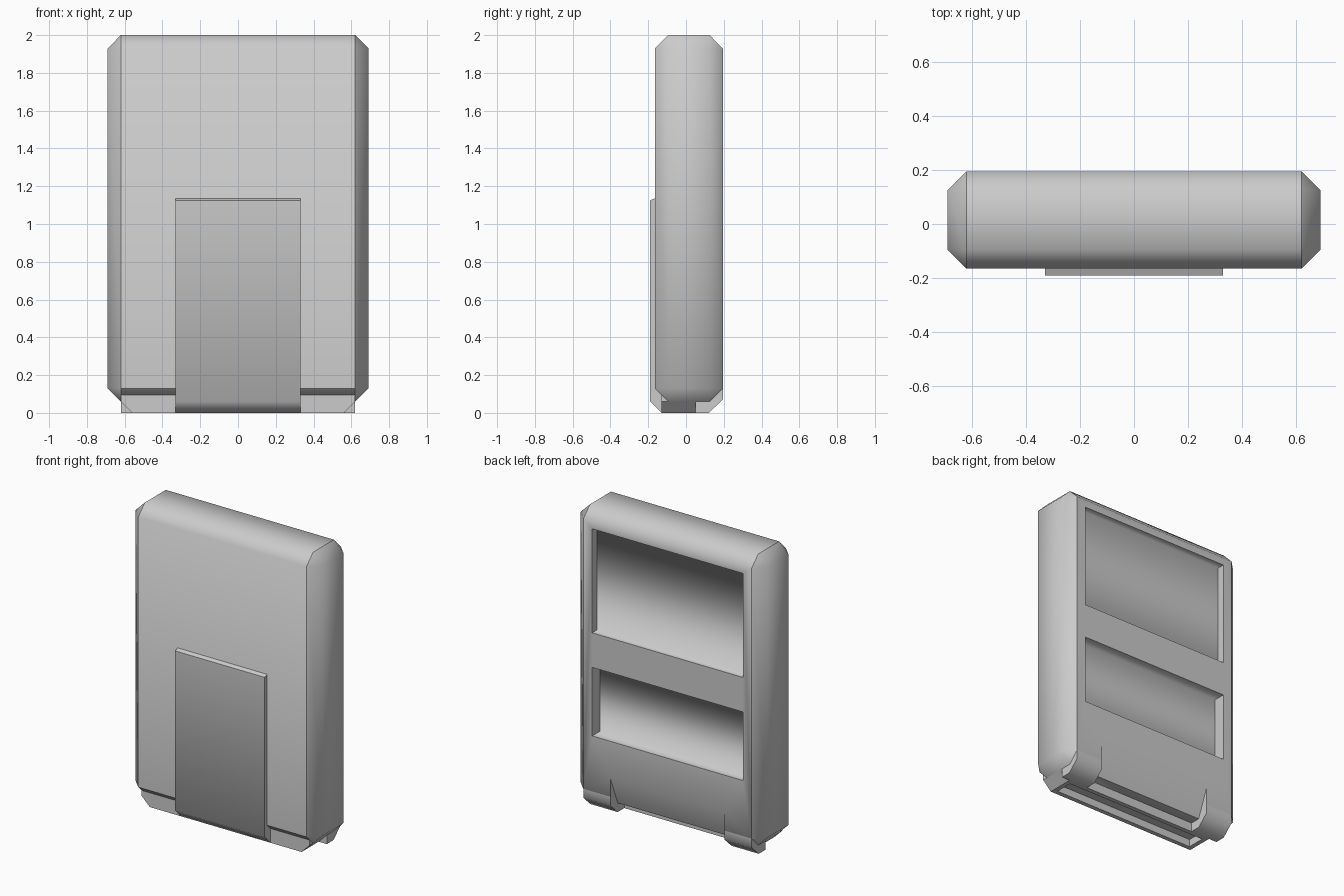
import bpy
import bmesh
import math

if "Cube" in bpy.data.objects:
    bpy.data.objects.remove(bpy.data.objects["Cube"], do_unlink=True)

# One plain grey for the whole shell
grey = bpy.data.materials.new("plain_grey")
grey.use_nodes = True
grey.diffuse_color = (0.6, 0.6, 0.6, 1)
grey.node_tree.nodes["Principled BSDF"].inputs["Base Color"].default_value = grey.diffuse_color

CHAMFER = 0.07
X, FRONT, BACK, BOTTOM, TOP = 0.69, -0.165, 0.195, 0.06, 2.0
SEAM = X - CHAMFER          # where the end caps begin
NOTCH_X = 0.42              # half width of the gap between the feet


def finish(name, bm):
    bmesh.ops.recalc_face_normals(bm, faces=bm.faces)
    mesh = bpy.data.meshes.new(name)
    bm.to_mesh(mesh)
    bm.free()
    mesh.materials.append(grey)
    ob = bpy.data.objects.new(name, mesh)
    bpy.context.collection.objects.link(ob)
    return ob


def box(name, x0, x1, y0, y1, z0, z1, bevel=0):
    bm = bmesh.new()
    bmesh.ops.create_cube(bm, size=1)
    for v in bm.verts:
        v.co.x = x1 if v.co.x > 0 else x0
        v.co.y = y1 if v.co.y > 0 else y0
        v.co.z = z1 if v.co.z > 0 else z0
    if bevel:
        bmesh.ops.bevel(bm, geom=bm.edges[:], offset=bevel, segments=1,
                        affect='EDGES', profile=0.5)
    return finish(name, bm)


def prism(name, profile, x0, x1):
    """Extrude a (y, z) outline along x."""
    bm = bmesh.new()
    face = bm.faces.new([bm.verts.new((x0, y, z)) for y, z in profile])
    new = bmesh.ops.extrude_face_region(bm, geom=[face], use_keep_orig=True)["geom"]
    for v in new:
        if isinstance(v, bmesh.types.BMVert):
            v.co.x = x1
    return finish(name, bm)


def cut(ob, cutters):
    for c in cutters:
        mod = ob.modifiers.new("cut", 'BOOLEAN')
        mod.operation = 'DIFFERENCE'
        mod.solver = 'EXACT'
        mod.object = c
    bpy.context.view_layer.update()
    mesh = bpy.data.meshes.new_from_object(
        ob.evaluated_get(bpy.context.evaluated_depsgraph_get()))
    ob.modifiers.clear()
    ob.data = mesh
    for c in cutters:
        bpy.data.objects.remove(c, do_unlink=True)


def shade(ob, rule=lambda edge: None):
    """Smooth chamfers, sharp corners; rule may force an edge sharp or smooth."""
    bm = bmesh.new()
    bm.from_mesh(ob.data)
    for f in bm.faces:
        f.smooth = True
    for e in bm.edges:
        forced = rule(e)
        sharp = e.calc_face_angle(0) > math.radians(50)
        e.smooth = not (sharp if forced is None else forced)
    bm.to_mesh(ob.data)
    bm.free()


# Main slab with two back pockets and a sloped notch between the feet
POCKET_X = 0.555
pockets = [(1.187, 1.88, 0.05), (0.5, 0.957, 0.08)]
body = box("body", -X, X, FRONT, BACK, BOTTOM, TOP, CHAMFER)
cutters = [box("pocket_cutter", -POCKET_X, POCKET_X, BACK - d, BACK + 0.1, z0, z1)
           for z0, z1, d in pockets]
cutters.append(prism("notch_cutter",
                     [(0.235, 0.35), (0.195, 0.25), (0.115, 0.05), (0.115, 0), (0.3, 0), (0.3, 0.35)],
                     -NOTCH_X, NOTCH_X))
cut(body, cutters)


def near(a, b):
    return abs(a - b) < 0.002


def body_edges(edge):
    a, b = (v.co for v in edge.verts)
    if near(abs(a.x), SEAM) and near(a.x, b.x):
        return True                      # end cap seam
    if all(near(v.y, FRONT) and near(v.z, BOTTOM + CHAMFER) for v in (a, b)):
        return True                      # lower front seam
    for z0, z1, d in pockets:            # pocket floors blend into their walls
        if near(a.y, BACK - d) and near(b.y, BACK - d) and near(a.z, b.z):
            if near(a.z, z0) or near(a.z, z1):
                return False
    return None


shade(body, body_edges)

# Hollow base block with clipped lower corners
base = box("base_block", -SEAM, SEAM, -0.13, 0.05, 0, 0.12)
bm = bmesh.new()
bm.from_mesh(base.data)
corners = [e for e in bm.edges if all(near(v.co.z, 0) for v in e.verts)
           and near(e.verts[0].co.x, e.verts[1].co.x)]
bmesh.ops.bevel(bm, geom=corners, offset=0.06, segments=1, affect='EDGES')
bm.to_mesh(base.data)
bm.free()
cut(base, [box("slot_cutter", -0.53, 0.53, -0.1, 0.02, -0.1, 0.05)])

# Rear feet
foot_profile = [(0.05, 0.065), (0.05, 0), (0.12, 0), (0.195, 0.07), (0.195, 0.13), (0.12, 0.065)]
for side, name in ((1, "left_foot"), (-1, "right_foot")):
    shade(prism(name, foot_profile, side * NOTCH_X, side * SEAM))

# Raised front plate that wraps under the lower edge
plate_profile = [(-0.16, 1.138), (-0.19, 1.125), (-0.19, 0.06), (-0.13, 0),
                 (-0.12, 0), (-0.12, 0.1), (-0.16, 0.14)]
shade(prism("front_plate", plate_profile, -0.33, 0.33))
